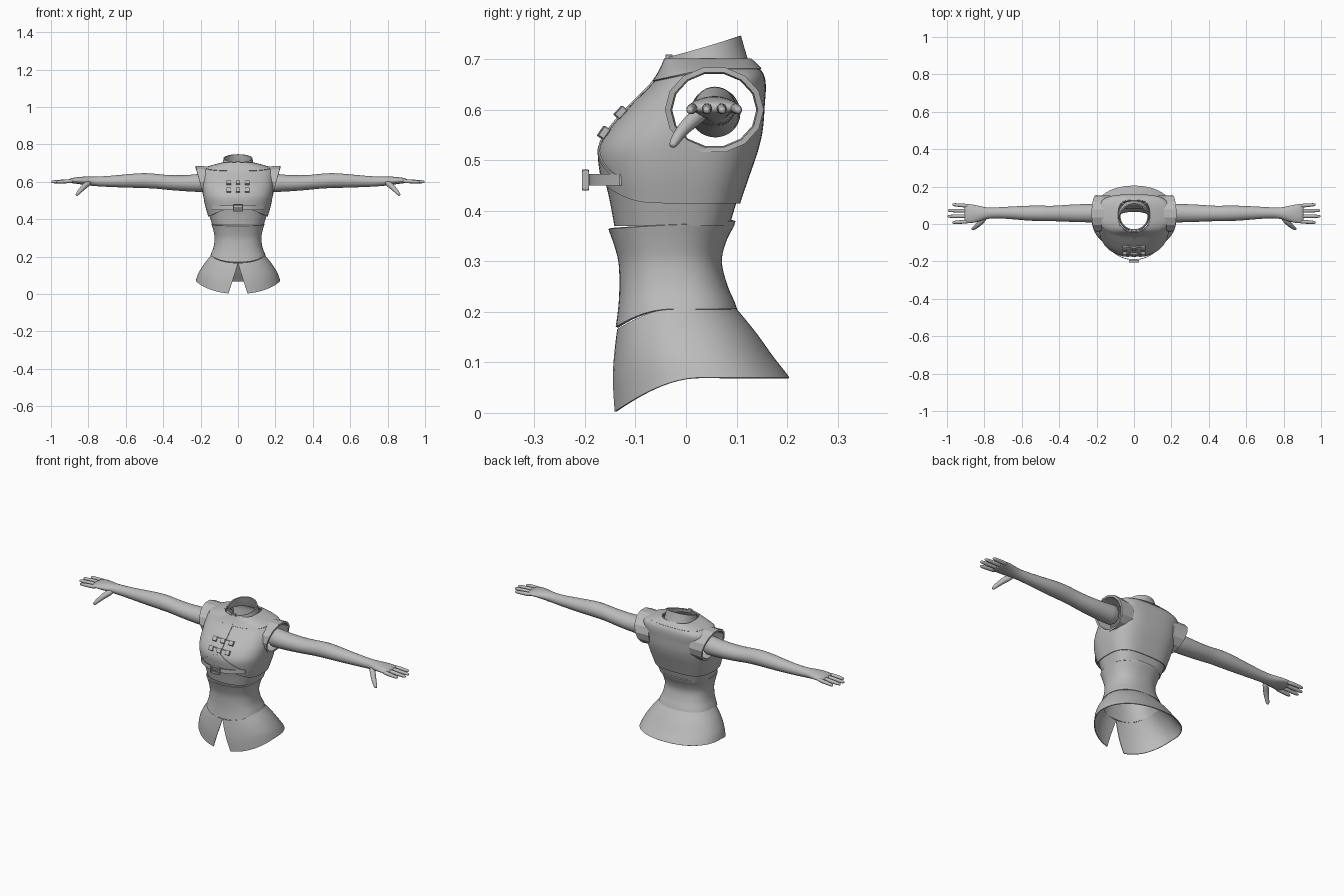
import bpy, bmesh, math
from mathutils import Vector

if "Cube" in bpy.data.objects:
    bpy.data.objects.remove(bpy.data.objects["Cube"])

grey = bpy.data.materials.new("plain grey")
grey.use_nodes = True
grey.diffuse_color = (0.5, 0.5, 0.5, 1)
grey.node_tree.nodes["Principled BSDF"].inputs["Base Color"].default_value = (0.5, 0.5, 0.5, 1)


def make(name, rings, wrap_u=True, wrap_v=False, caps=False):
    """Skin a list of point rings into an object."""
    bm = bmesh.new()
    vs = [[bm.verts.new(p) for p in ring] for ring in rings]
    rows, n = len(vs), len(vs[0])
    for i in range(rows if wrap_v else rows - 1):
        a, b = vs[i], vs[(i + 1) % rows]
        for j in range(n if wrap_u else n - 1):
            k = (j + 1) % n
            bm.faces.new((a[j], a[k], b[k], b[j]))
    if caps:
        bm.faces.new(vs[0])
        bm.faces.new(vs[-1])
    bmesh.ops.recalc_face_normals(bm, faces=bm.faces)
    me = bpy.data.meshes.new(name)
    bm.to_mesh(me)
    bm.free()
    me.materials.append(grey)
    ob = bpy.data.objects.new(name, me)
    bpy.context.collection.objects.link(ob)
    return ob


def finish(ob, angle=40, mirror=False, thick=0, subsurf=0, cutters=()):
    if thick:
        m = ob.modifiers.new("thickness", 'SOLIDIFY')
        m.thickness, m.offset = thick, -1
    if subsurf:
        ob.modifiers.new("smooth", 'SUBSURF').levels = subsurf
    for c in cutters:
        m = ob.modifiers.new("cut", 'BOOLEAN')
        m.object, m.operation, m.solver = c, 'DIFFERENCE', 'EXACT'
    if mirror:
        ob.modifiers.new("mirror", 'MIRROR').use_mirror_merge = False
    bpy.ops.object.select_all(action='DESELECT')
    ob.select_set(True)
    bpy.context.view_layer.objects.active = ob
    bpy.ops.object.convert(target='MESH')
    bpy.ops.object.shade_smooth_by_angle(angle=math.radians(angle))
    return ob


def sample(rows, z):
    """Interpolate profile rows of (z, half width, front y, back y)."""
    z = min(max(z, rows[0][0]), rows[-1][0])
    for i in range(len(rows) - 1):
        if z <= rows[i + 1][0]:
            break
    p, q = rows[i], rows[i + 1]
    o, r = rows[max(i - 1, 0)], rows[min(i + 2, len(rows) - 1)]
    h = q[0] - p[0]
    t = (z - p[0]) / h
    out = []
    for k in (1, 2, 3):
        d0 = (q[k] - o[k]) / (q[0] - o[0]) * h
        d1 = (r[k] - p[k]) / (r[0] - p[0]) * h
        out.append((2*t**3 - 3*t*t + 1) * p[k] + (t**3 - 2*t*t + t) * d0
                   + (3*t*t - 2*t**3) * q[k] + (t**3 - t*t) * d1)
    return out


def power(v, e):
    return math.copysign(abs(v) ** e, v)


def shell(name, rows, low, high, steps, nf=2.4, nb=2.4, grow=0.0, slit=0.0, thick=0.006, cutters=()):
    """Wrap a garment panel round the body between two edge heights."""
    rings = []
    for i in range(steps + 1):
        v = i / steps
        gap = slit * (1 - v)
        ring = []
        for j in range(64):
            a = gap + (2 * math.pi - 2 * gap) * (j / 63 if slit else j / 64)
            c, s = math.cos(a), math.sin(a)
            z = low(c) + (high(c) - low(c)) * v
            rx, yf, yb = sample(rows, z)
            e = 2 / (nf if c > 0 else nb)
            ring.append(((rx + grow) * power(s, e),
                         (yf + yb) / 2 - ((yb - yf) / 2 + grow) * power(c, e), z))
        rings.append(ring)
    return finish(make(name, rings, wrap_u=not slit), thick=thick, cutters=cutters)


def flat(z):
    return lambda c: z


# Skirt with an open front slit and pointed front corners
skirt_rows = [(0.0, 0.245, -0.145, 0.25), (0.07, 0.226, -0.146, 0.205), (0.11, 0.212, -0.143, 0.174),
              (0.16, 0.182, -0.137, 0.138), (0.21, 0.142, -0.128, 0.097)]
shell("skirt", skirt_rows, lambda c: 0.07 - 0.07 * max(c, 0) ** 1.8,
      lambda c: 0.208 - 0.042 * max(c, 0) ** 2, 16, nf=2.1, nb=2.2, slit=0.2, thick=0.004)

# Fitted waist
waist_rows = [(0.165, 0.16, -0.140, 0.108), (0.21, 0.146, -0.134, 0.1), (0.25, 0.131, -0.132, 0.083),
              (0.30, 0.125, -0.134, 0.071), (0.34, 0.132, -0.145, 0.08), (0.375, 0.142, -0.158, 0.098)]
shell("waist", waist_rows, lambda c: 0.206 - 0.036 * max(c, 0) ** 2,
      lambda c: 0.372 - 0.008 * c, 16)

# Lower band below the vest
torso = [(0.36, 0.140, -0.145, 0.088), (0.42, 0.158, -0.156, 0.106), (0.47, 0.172, -0.167, 0.123),
         (0.52, 0.182, -0.170, 0.140), (0.56, 0.187, -0.150, 0.149), (0.61, 0.190, -0.106, 0.153),
         (0.65, 0.193, -0.066, 0.155), (0.672, 0.18, -0.05, 0.150), (0.688, 0.135, -0.042, 0.137),
         (0.702, 0.082, -0.036, 0.122)]
shell("lower_band", torso, flat(0.37), flat(0.46), 8, nb=3.2, grow=-0.005)

# Vest with arm openings
cutters = []
for side in (-1, 1):
    bpy.ops.mesh.primitive_cylinder_add(vertices=14, radius=1, depth=0.2,
                                        location=(side * 0.22, 0.055, 0.6), rotation=(0, math.pi / 2, 0))
    cutter = bpy.context.object
    cutter.name = "armhole_cutter"
    cutter.scale = (0.076, 0.088, 1)
    cutter.hide_render = True
    cutters.append(cutter)
bpy.context.view_layer.update()
shell("vest", torso, lambda c: 0.415 + 0.042 * max(c, 0) ** 3, flat(0.702), 48, nb=3.2,
      grow=0.003, cutters=cutters)
for cutter in cutters:
    bpy.data.objects.remove(cutter)

# Yoke and stand-up collar
shell("yoke", torso, lambda c: 0.682 - 0.024 * max(c, 0), flat(0.702), 8, nb=3.0, grow=0.007)
neck = [(0.68, 0.086, -0.040, 0.130), (0.715, 0.079, -0.032, 0.118), (0.75, 0.074, -0.03, 0.108)]
shell("collar", neck, flat(0.688), lambda c: 0.726 - 0.021 * c, 6, nf=2, nb=2)

# Faceted armhole rims, flaring out at the top
section = [(None, 0.85), (0, 0.88), (0, 1.0), (None, 0.97)]
rim = []
for i in range(14):
    a = 2 * math.pi * i / 14
    c, s = math.cos(a), math.sin(a)
    edge = 0.205 + 0.022 * s
    rim.append([(0.125 if d is None else edge, 0.056 + 0.098 * k * c, 0.6 + 0.086 * k * s)
                for d, k in section])
finish(make("armhole_rim", rim, wrap_v=True), angle=20, mirror=True)


def tube(name, rows, sides=12, subsurf=1):
    """Limb from rows of (x, y, z, y radius, z radius)."""
    rings = []
    for i, r in enumerate(rows):
        d = Vector(rows[min(i + 1, len(rows) - 1)][:3]) - Vector(rows[max(i - 1, 0)][:3])
        q = d.to_track_quat('X', 'Z')
        rings.append([Vector(r[:3]) + q @ Vector((0, r[3] * math.cos(t), r[4] * math.sin(t)))
                      for t in (2 * math.pi * k / sides for k in range(sides))])
    return finish(make(name, rings, caps=True), angle=60, mirror=True, subsurf=subsurf)


# Arms, hands, fingers and thumbs
tube("arm", [(0.165, 0.058, 0.598, 0.053, 0.058), (0.21, 0.058, 0.592, 0.051, 0.048),
             (0.30, 0.058, 0.592, 0.049, 0.043), (0.38, 0.057, 0.596, 0.045, 0.04),
             (0.44, 0.056, 0.603, 0.041, 0.04), (0.50, 0.057, 0.607, 0.043, 0.042),
             (0.57, 0.058, 0.605, 0.041, 0.038), (0.66, 0.06, 0.602, 0.034, 0.032),
             (0.74, 0.06, 0.601, 0.029, 0.027), (0.79, 0.058, 0.603, 0.03, 0.025),
             (0.83, 0.055, 0.606, 0.044, 0.022), (0.87, 0.055, 0.607, 0.052, 0.017),
             (0.895, 0.056, 0.605, 0.052, 0.013), (0.908, 0.056, 0.603, 0.044, 0.008)], sides=16)
for label, y0, y1, tip in (("index", 0.014, 0.008, 0.972), ("middle", 0.042, 0.041, 0.998),
                           ("ring", 0.07, 0.072, 0.996), ("little", 0.096, 0.104, 0.972)):
    path = []
    for t, r in ((0, 0.011), (0.4, 0.0115), (0.75, 0.010), (0.94, 0.0085), (1, 0.005)):
        path.append((0.875 + (tip - 0.875) * t, y0 + (y1 - y0) * t, 0.604 - 0.005 * t, r, r))
    tube(label + "_finger", path, sides=8)
tube("thumb", [(0.79, 0.04, 0.598, 0.014, 0.016), (0.815, 0.015, 0.582, 0.017, 0.018),
               (0.835, -0.006, 0.562, 0.014, 0.014), (0.85, -0.018, 0.545, 0.012, 0.012),
               (0.862, -0.026, 0.531, 0.009, 0.009), (0.865, -0.028, 0.527, 0.005, 0.005)], sides=8)


def front(x, z):
    """Vest surface y at a point on the chest."""
    rx, yf, yb = sample(torso, z)
    t = min(abs(x) / (rx + 0.003), 1) ** 2.4
    return (yf + yb) / 2 - ((yb - yf) / 2 + 0.003) * (1 - t) ** (1 / 2.4)


def ribbon(name, start, end, width, lift=0.004):
    """Thin strip laid on the chest between two (x, z) points."""
    a, b = Vector(start), Vector(end)
    side = Vector((a.y - b.y, b.x - a.x)).normalized() * width / 2
    rings = []
    for i in range(13):
        p = a.lerp(b, i / 12)
        e = [p - side, p + side]
        rings.append([(q.x, front(q.x, q.y) - d, q.y) for q, d in
                      ((e[0], -0.003), (e[0], lift), (e[1], lift), (e[1], -0.003))])
    return finish(make(name, rings, caps=True), angle=30)


def block(name, x, y, z, size, tilt=0.0):
    bpy.ops.mesh.primitive_cube_add(size=1, location=(x, y, z), rotation=(tilt, 0, 0))
    ob = bpy.context.object
    ob.name, ob.scale = name, size
    ob.data.materials.append(grey)
    m = ob.modifiers.new("bevel", 'BEVEL')
    m.width = 0.08
    return ob


# Placket, clasp straps, clasps and flap seams
ribbon("placket", (0, 0.695), (0, 0.535), 0.022)
for z in (0.595, 0.555):
    slope = math.atan2(front(0, z + 0.01) - front(0, z - 0.01), 0.02)
    ribbon("clasp_strap", (-0.06, z), (0.06, z), 0.012, 0.007)
    for x in (-0.05, 0, 0.05):
        block("clasp", x, front(x, z) - 0.008, z, (0.024, 0.014, 0.024), -slope)
for side in (-1, 1):
    ribbon("flap_seam", (side * 0.01, 0.535), (side * 0.125, 0.468), 0.007, 0.003)
block("collar_button", 0, -0.034, 0.704, (0.022, 0.014, 0.012))

# Chest strap standing off the vest, with a framed buckle
strap = []
for i in range(25):
    x = -0.135 + 0.27 * i / 24
    y = -0.192 + 0.06 * (abs(x) / 0.135) ** 2.2
    strap.append([(x, y, 0.45), (x, y, 0.473), (x, y + 0.004, 0.473), (x, y + 0.004, 0.45)])
finish(make("chest_strap", strap, caps=True), angle=30)
for z in (0.444, 0.478):
    block("buckle_rail", 0, -0.199, z, (0.054, 0.013, 0.007))
for x in (-0.024, 0.024):
    block("buckle_side", x, -0.199, 0.461, (0.007, 0.013, 0.04))
block("buckle_tongue", 0, -0.2, 0.461, (0.04, 0.008, 0.007))
